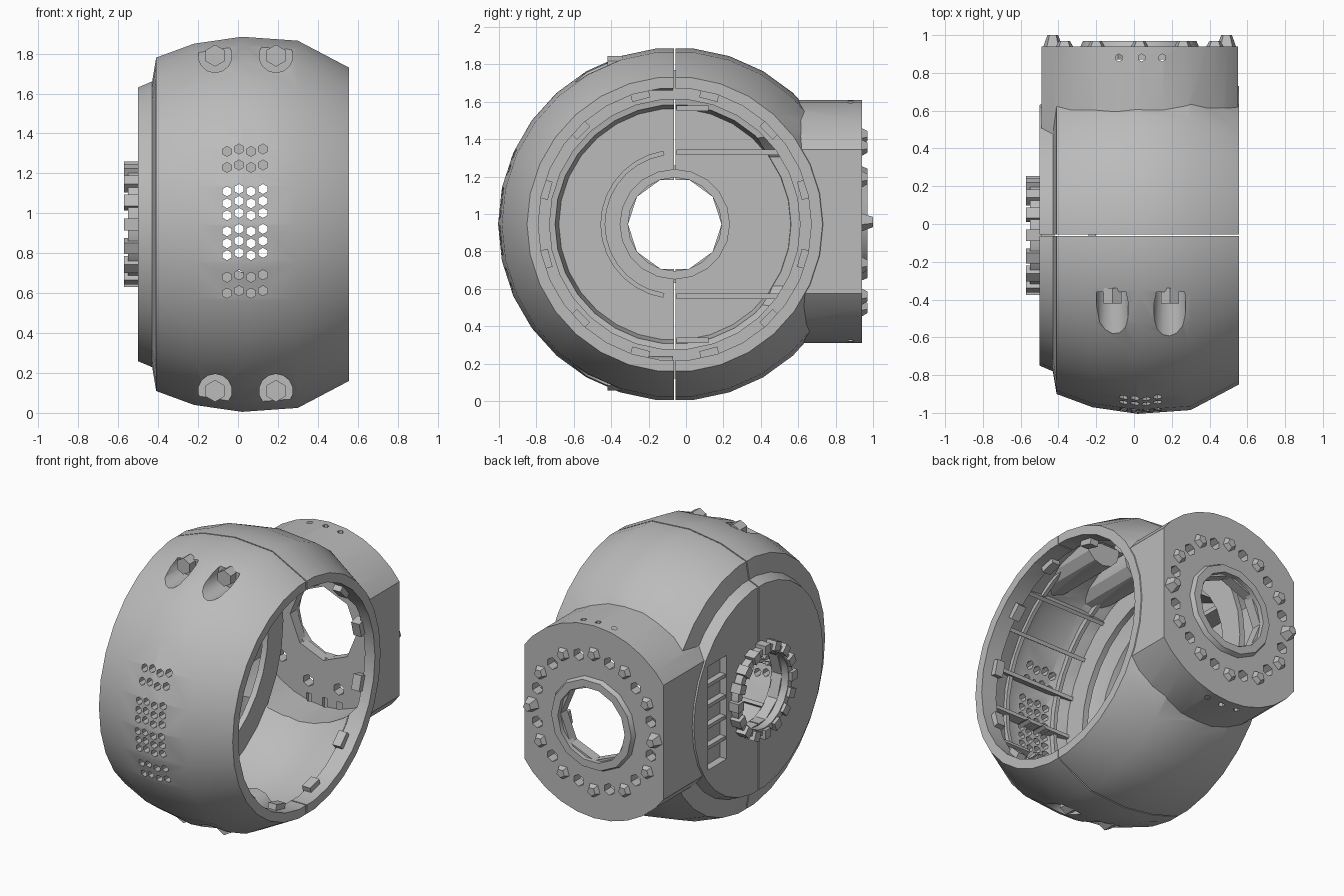
import bpy, bmesh
from math import pi, cos, sin, radians
from mathutils import Matrix, Vector

cube = bpy.data.objects.get("Cube")
if cube:
    bpy.data.objects.remove(cube, do_unlink=True)

CY, CZ, NX = -0.06, 0.945, 0.03      # ring centre (y, z) and neck centre (x)

grey = bpy.data.materials.new("housing grey")
grey.use_nodes = True
grey.diffuse_color = (0.5, 0.5, 0.5, 1)
grey.node_tree.nodes["Principled BSDF"].inputs["Base Color"].default_value = (0.5, 0.5, 0.5, 1)


def make(name, bm):
    bmesh.ops.recalc_face_normals(bm, faces=bm.faces)
    me = bpy.data.meshes.new(name)
    bm.to_mesh(me)
    bm.free()
    me.materials.append(grey)
    ob = bpy.data.objects.new(name, me)
    bpy.context.collection.objects.link(ob)
    return ob


def box(bm, lo, hi, m=Matrix()):
    lo, hi = Vector(lo), Vector(hi)
    size = Matrix.Diagonal((*(hi - lo), 1))
    bmesh.ops.create_cube(bm, size=1, matrix=m @ Matrix.Translation((lo + hi) / 2) @ size)


def rod(bm, axis, a, b, centre, r, n=12, r2=None):
    """Cylinder or cone along an axis from a to b; centre gives the other two coordinates."""
    rot = {"x": Matrix.Rotation(pi / 2, 4, "Y"), "y": Matrix.Rotation(-pi / 2, 4, "X"), "z": Matrix()}[axis]
    p = list(centre)
    p.insert("xyz".index(axis), (a + b) / 2)
    bmesh.ops.create_cone(bm, cap_ends=True, segments=n, radius1=r, radius2=r if r2 is None else r2,
                          depth=b - a, matrix=Matrix.Translation(p) @ rot)


def revolve(bm, profile, n=30, start=0, angle=2 * pi, closed=False):
    """Spin (radius, x) points about the ring axis."""
    rings = []
    steps = n if angle > 6.28 else n + 1
    for i in range(steps):
        t = start + angle * i / n
        rings.append([bm.verts.new((x, CY + r * cos(t), CZ + r * sin(t))) for r, x in profile])
    k = len(profile)
    for i in range(n):
        a, b = rings[i], rings[(i + 1) % steps]
        for j in range(k if closed else k - 1):
            bm.faces.new((a[j], a[(j + 1) % k], b[(j + 1) % k], b[j]))
    if steps > n:
        bm.faces.new(rings[0])
        bm.faces.new(rings[-1][::-1])
    bmesh.ops.remove_doubles(bm, verts=bm.verts, dist=1e-5)


def around(i, n, offset=0):
    """Turn about the ring axis: local +y points outward."""
    return Matrix.Translation((0, CY, CZ)) @ Matrix.Rotation(offset + 2 * pi * i / n, 4, "X")


def boolean(ob, tool, op="DIFFERENCE"):
    mod = ob.modifiers.new(op, "BOOLEAN")
    mod.object, mod.operation, mod.solver, mod.use_self = tool, op, "EXACT", True
    dg = bpy.context.evaluated_depsgraph_get()
    me = bpy.data.meshes.new_from_object(ob.evaluated_get(dg))
    ob.modifiers.clear()
    ob.data = me
    bpy.data.objects.remove(tool, do_unlink=True)


def neck_solid(name, r, y0, y1, x0, x1):
    bm = bmesh.new()
    rod(bm, "y", y0, y1, (NX, 0.96), r, 32)
    for x, nx in ((x0, -1), (x1, 1)):
        geom = bm.verts[:] + bm.edges[:] + bm.faces[:]
        cut = bmesh.ops.bisect_plane(bm, geom=geom, plane_co=(x, 0, 0), plane_no=(nx, 0, 0), clear_outer=True)
        edges = [e for e in cut["geom_cut"] if isinstance(e, bmesh.types.BMEdge)]
        bmesh.ops.contextual_create(bm, geom=edges)
    return make(name, bm)


BOLTS = [(x, z) for x in (-0.115, 0.19) for z in (0.11, 1.79)]

# Housing shell: barrel plus neck
bm = bmesh.new()
revolve(bm, [(0, -.5), (.69, -.5), (.72, -.43), (.84, -.41), (.91, -.22), (.945, .02),
             (.925, .3), (.79, .555), (0, .555)])
housing = make("housing", bm)
boolean(housing, neck_solid("neck", .65, .45, .94, -.49, .55), "UNION")

# Cavity, with bolt bosses and ribs left standing in it
bm = bmesh.new()
revolve(bm, [(0, -.43), (.62, -.43), (.64, -.32), (.72, -.31), (.8, -.27), (.87, -.05),
             (.87, .2), (.82, .38), (.73, .44), (.73, .7), (0, .7)])
cavity = make("cavity", bm)
bm = bmesh.new()
for x, z in BOLTS:
    rod(bm, "y", -.7, -.07, (x, z), .13)
ribs = make("ribs", bm)
boolean(cavity, ribs)
bm = bmesh.new()
for i in range(-3, 4):
    box(bm, (-.3, .8, -.012), (.42, .95, .012), around(i, 20, pi))
boolean(cavity, make("cross_ribs", bm))
bm = bmesh.new()
for x in (-.12, .26):
    revolve(bm, [(.82, x), (.95, x), (.95, x + .025), (.82, x + .025)], 16, pi * .6, pi * .8, True)
boolean(cavity, make("hoop_ribs", bm))
boolean(housing, cavity)
boolean(housing, neck_solid("neck_cavity", .57, .3, .87, -.42, .48))

# Cuts: bolt pockets, hub and neck bores, side pocket, small holes
bm = bmesh.new()
for x, z in BOLTS:
    rod(bm, "y", -.8, -.36, (x, z), .085, 14)
rod(bm, "x", -.6, -.3, (CY, CZ), .25, 10)
rod(bm, "y", .8, 1.1, (NX, .95), .25, 8)
for i in range(12):
    t = 2 * pi * (i + .5) / 12
    rod(bm, "y", .8, 1.1, (NX + .44 * cos(t), .96 + .44 * sin(t)), .04, 6)
for x in (-.08, .04, .15):
    rod(bm, "z", 1.45, 1.7, (x, .88), .02, 6)
    rod(bm, "z", .2, .45, (x, .88), .02, 6)
box(bm, (-.6, .28, .6), (-.45, .48, 1.3))
boolean(housing, make("bores", bm))

# Front vent grid
bm = bmesh.new()
for row in (.6, .68, .79, .85, .91, .99, 1.05, 1.11, 1.23, 1.31):
    for col in range(4):
        rod(bm, "y", -1.1, -.7, (-.055 + .06 * col, row + .012 * (col % 2)), .025, 6)
boolean(housing, make("vents", bm))

# Half-ring slit in the floor and the joint between the halves
bm = bmesh.new()
revolve(bm, [(.375, -.47), (.395, -.47), (.395, -.3), (.375, -.3)], 14, pi * .55, pi * .9, True)
boolean(housing, make("floor_slit", bm))
bm = bmesh.new()
box(bm, (-1, CY - .004, -.2), (1, CY + .004, 2.2))
boolean(housing, make("joint", bm))

# Hub ring with lugs
bm = bmesh.new()
revolve(bm, [(.25, -.55), (.295, -.55), (.295, -.42), (.25, -.42)], 20, closed=True)
make("hub_ring", bm)
bm = bmesh.new()
for i in range(16):
    box(bm, (-.572, .255, -.03), (-.49, .315, .03), around(i, 16))
make("hub_lugs", bm)

# Fins in the side pocket and walls of the inner channel
bm = bmesh.new()
for z in (.74, .88, 1.02, 1.16):
    box(bm, (-.49, .27, z - .012), (-.44, .49, z + .012))
make("side_fins", bm)
bm = bmesh.new()
for s in (-1, 1):
    z = CZ + s * .385
    box(bm, (-.44, -.05, z - .015), (-.3, .5, z + .015))
    z = CZ + s * .62
    box(bm, (-.44, -.05, z - .015), (-.28, .12, z + .015))
make("channel_walls", bm)

# Lugs inside the open rim
bm = bmesh.new()
for i in range(12):
    box(bm, (.43, .69, -.05), (.49, .76, .05), around(i, 12, radians(15)))
make("rim_lugs", bm)

# Inner ledge ring
bm = bmesh.new()
revolve(bm, [(.67, -.2), (.83, -.2), (.83, -.24), (.67, -.24)], 30, closed=True)
make("inner_ledge", bm)

# Bolt heads in the pockets
bm = bmesh.new()
for x, z in BOLTS:
    rod(bm, "y", -.42, -.34, (x, z), .055, 6)
make("front_bolts", bm)

# Neck flange: collar and studs
bm = bmesh.new()
tube = [(.25, .9), (.33, .9), (.3, .97), (.25, .97)]
revolve(bm, tube, 14, closed=True)
swap = Matrix.Translation((NX, 0, .95)) @ Matrix.Rotation(pi / 2, 4, "Z") @ Matrix.Translation((0, -CY, -CZ))
bmesh.ops.transform(bm, matrix=swap, verts=bm.verts)
make("flange_collar", bm)
bm = bmesh.new()
for i in range(12):
    t = 2 * pi * i / 12
    tip = 1.0 if i in (0, 6) else .97
    rod(bm, "y", .92, tip, (NX + .46 * cos(t), .96 + .46 * sin(t)), .06, 5, .03)
make("flange_studs", bm)

for ob in bpy.context.collection.objects:
    if ob.type == "MESH":
        bpy.ops.object.select_all(action="DESELECT")
        ob.select_set(True)
        bpy.context.view_layer.objects.active = ob
        bpy.ops.object.shade_smooth_by_angle(angle=radians(30))
